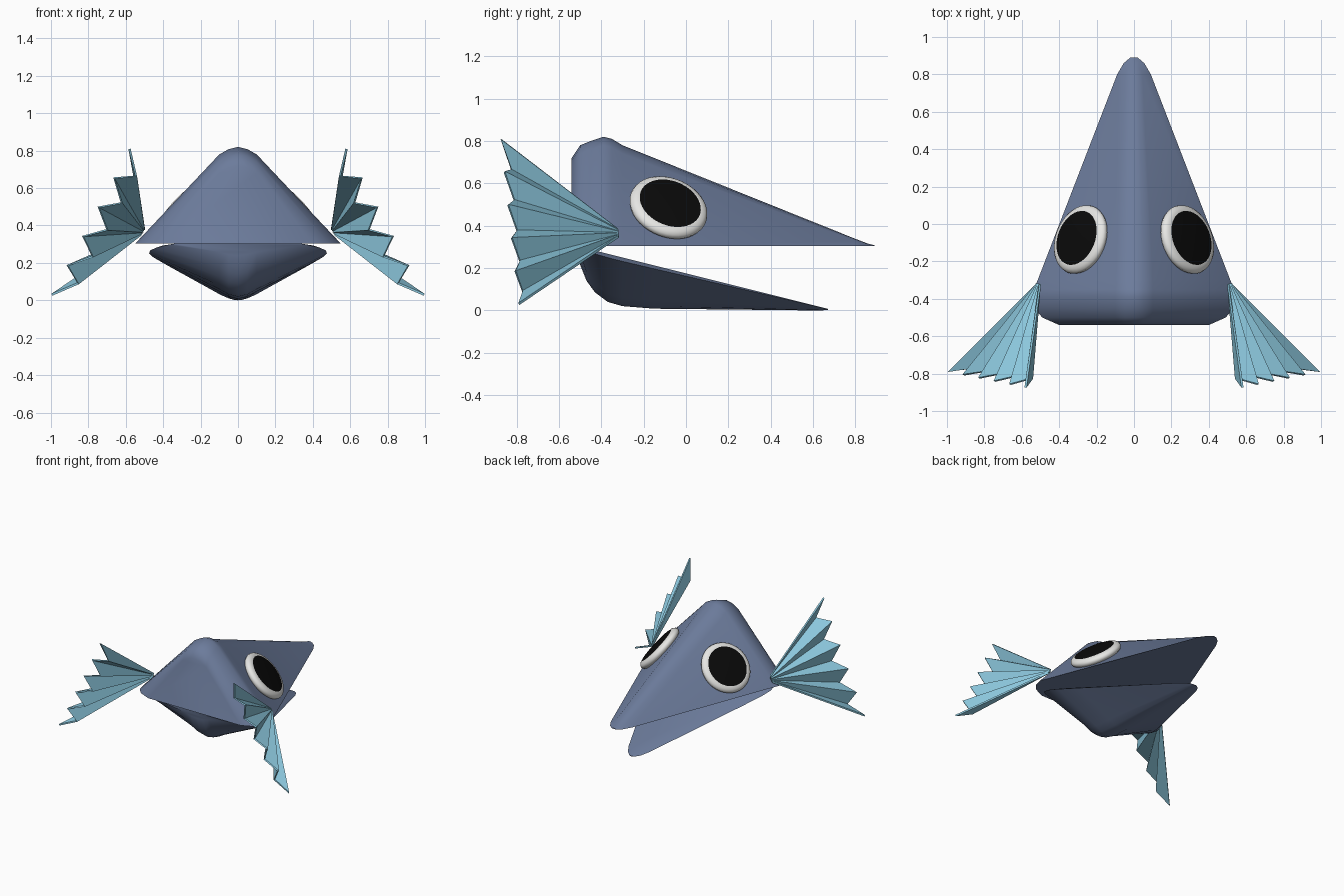
import bpy, bmesh, math
from mathutils import Vector

cube = bpy.data.objects.get("Cube")
if cube:
    bpy.data.objects.remove(cube, do_unlink=True)


def material(name, color, rough=0.6):
    m = bpy.data.materials.new(name)
    m.use_nodes = True
    m.diffuse_color = (*color, 1)
    shader = m.node_tree.nodes["Principled BSDF"]
    shader.inputs["Base Color"].default_value = (*color, 1)
    shader.inputs["Roughness"].default_value = rough
    return m


skin = material("slate blue", (0.15, 0.20, 0.33))
fin_blue = material("pale blue", (0.26, 0.57, 0.72))
white = material("eye white", (0.80, 0.80, 0.78))
black = material("pupil black", (0.003, 0.003, 0.003))


def finish(bm, name, mats, smooth_angle=None):
    bmesh.ops.recalc_face_normals(bm, faces=bm.faces)
    me = bpy.data.meshes.new(name)
    bm.to_mesh(me)
    bm.free()
    for m in mats:
        me.materials.append(m)
    if smooth_angle:
        me.polygons.foreach_set("use_smooth", [True] * len(me.polygons))
        me.set_sharp_from_angle(angle=math.radians(smooth_angle))
    ob = bpy.data.objects.new(name, me)
    bpy.context.collection.objects.link(ob)
    return ob


def bridge(bm, a, b):
    n = len(a)
    for i in range(n):
        bm.faces.new((a[i], a[(i + 1) % n], b[(i + 1) % n], b[i]))


def wedge(name, sections, lip):
    """Loft triangular slices (y, half width, base z, ridge z) with a soft ridge."""
    bm = bmesh.new()
    rings = []
    for y, w, base, ridge in sections:
        h = ridge - base
        r = min(0.1, w / 2)
        drop = math.copysign(min(0.04, abs(h) * 0.3), h)
        half = [(w * (1 - lip), base), (w, base + h * lip),
                (r, ridge - drop), (r / 2, ridge - drop * 0.3)]
        if not lip:
            half = half[1:]
        outline = half + [(0, ridge)] + [(-x, z) for x, z in reversed(half)]
        rings.append([bm.verts.new((x, y, z)) for x, z in outline])
    for a, b in zip(rings, rings[1:]):
        bridge(bm, a, b)
    bm.faces.new(rings[0])
    bm.faces.new(rings[-1])
    return finish(bm, name, [skin], 42)


# Upper head
FLOOR = 0.303
head_profile = [(-0.54, 0.40, 0.72), (-0.5, 0.49, 0.78), (-0.45, 0.535, 0.80),
                (-0.39, 0.55, 0.82), (-0.35, 0.535, 0.81), (-0.3, 0.515, 0.78),
                (0.8, 0.09, 0.338), (0.86, 0.055, 0.315), (0.89, 0.02, 0.308)]
wedge("upper_head", [(y, w, FLOOR, z) for y, w, z in head_profile], 0)

# Lower jaw, hinged open
jaw_profile = [(-0.51, 0.37, 0.24), (-0.47, 0.44, 0.14), (-0.43, 0.47, 0.085),
               (-0.37, 0.475, 0.04), (-0.3, 0.455, 0.02), (-0.15, 0.395, 0.008),
               (0.58, 0.09, 0), (0.64, 0.055, 0), (0.67, 0.02, 0.002)]
wedge("lower_jaw", [(y, w, 0.275 - 0.25 * (y + 0.4), z) for y, w, z in jaw_profile], 0.08)


# Eyes: rounded white rim with a flat black pupil, lying on the side faces
def eye(name, side):
    profile = [(0.165, -0.03), (0.184, -0.015), (0.19, 0), (0.186, 0.014),
               (0.172, 0.027), (0.15, 0.032)]
    segments = 40
    bm = bmesh.new()
    rings = []
    for r, h in profile:
        rings.append([bm.verts.new((r * math.cos(t), r * math.sin(t), h))
                      for t in (math.tau * i / segments for i in range(segments))])
    for a, b in zip(rings, rings[1:]):
        bridge(bm, a, b)
    bm.faces.new(rings[0])
    bm.faces.new(rings[-1]).material_index = 1
    ob = finish(bm, name, [white, black], 50)
    normal = Vector((side, 0.39, 0.95))
    ob.rotation_euler = normal.to_track_quat("Z", "Y").to_euler()
    ob.location = (side * 0.285, -0.083, 0.485)


# Fins: pleated fans spreading backward from the cheeks
def fin(name, side):
    root = Vector((0.5, -0.295, 0.365))
    tip_top, tip_low = Vector((0.58, -0.875, 0.81)), Vector((0.995, -0.79, 0.03))
    fold_top, fold_low = Vector((0.545, -0.825, 0.665)), Vector((0.855, -0.772, 0.09))
    rim = []
    for i in range(6):
        rim.append(tip_top.lerp(tip_low, i / 5))
        if i < 5:
            rim.append(fold_top.lerp(fold_low, i / 4))
    bm = bmesh.new()
    flip = Vector((side, 1, 1))
    outer = [bm.verts.new(p * flip) for p in rim]
    inner = [bm.verts.new(root.lerp(p, 0.05) * flip) for p in rim]
    for i in range(len(rim) - 1):
        bm.faces.new((inner[i], inner[i + 1], outer[i + 1], outer[i]))
    ob = finish(bm, name, [fin_blue])
    solid = ob.modifiers.new("thickness", "SOLIDIFY")
    solid.thickness = 0.012
    solid.offset = 0


for label, side in (("left", 1), ("right", -1)):
    eye(label + "_eye", side)
    fin(label + "_fin", side)
